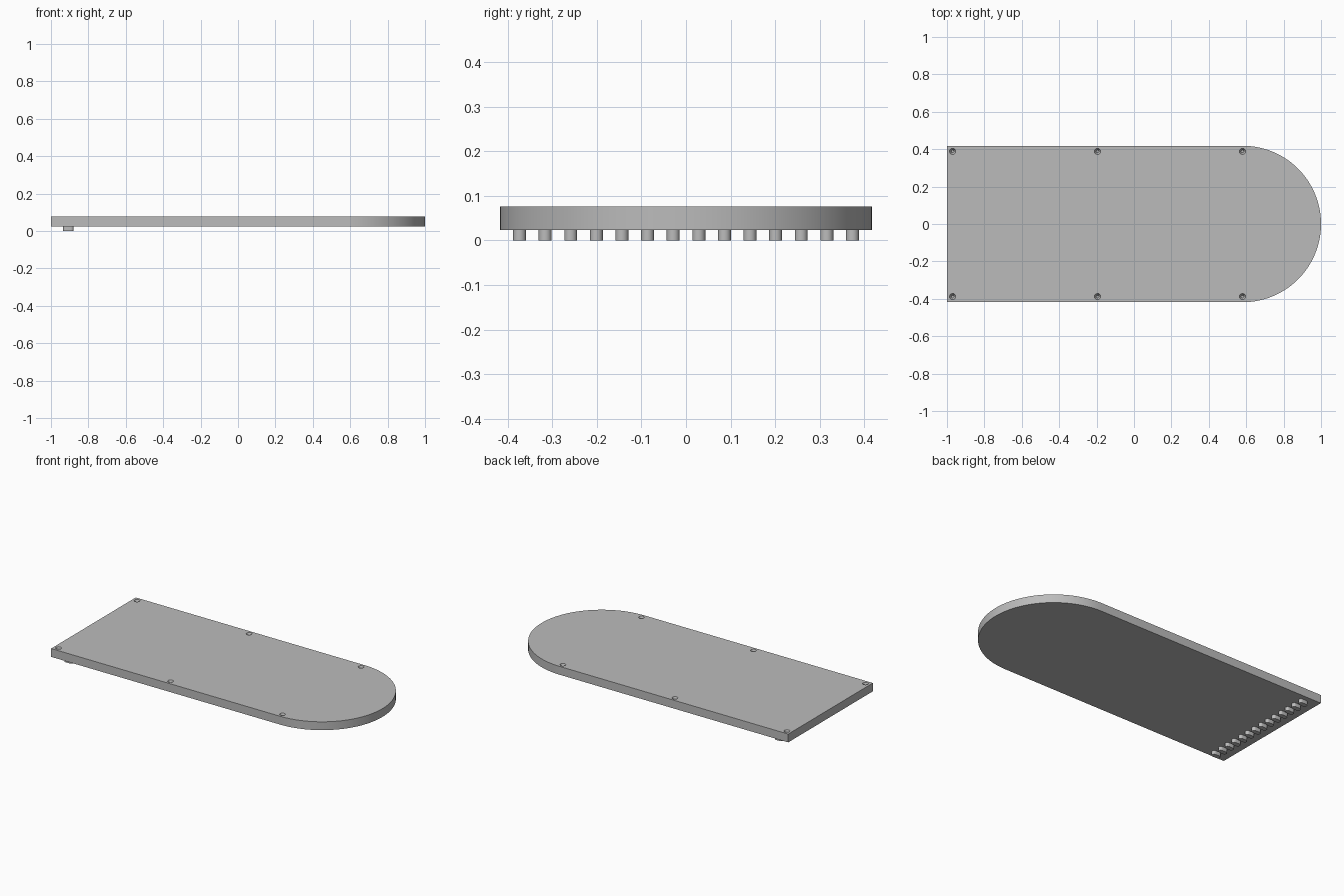
import bpy, bmesh
from math import sin, cos, pi, radians

if "Cube" in bpy.data.objects:
    bpy.data.objects.remove(bpy.data.objects["Cube"])

BOTTOM, TOP = 0.024, 0.076
RADIUS = 0.418

grey = bpy.data.materials.new("plain_grey")
grey.use_nodes = True
colour = (0.5, 0.5, 0.5, 1)
grey.diffuse_color = colour
grey.node_tree.nodes["Principled BSDF"].inputs["Base Color"].default_value = colour


def extrude_outline(name, points, low, high):
    """Solid prism from a counter-clockwise outline."""
    bm = bmesh.new()
    face = bm.faces.new([bm.verts.new((x, y, low)) for x, y in points])
    moved = bmesh.ops.extrude_face_region(bm, geom=[face])["geom"]
    bmesh.ops.translate(bm, vec=(0, 0, high - low),
                        verts=[v for v in moved if isinstance(v, bmesh.types.BMVert)])
    bmesh.ops.recalc_face_normals(bm, faces=bm.faces)
    mesh = bpy.data.meshes.new(name)
    bm.to_mesh(mesh)
    bm.free()
    mesh.materials.append(grey)
    obj = bpy.data.objects.new(name, mesh)
    bpy.context.collection.objects.link(obj)
    return obj


def select_only(obj):
    bpy.ops.object.select_all(action='DESELECT')
    obj.select_set(True)
    bpy.context.view_layer.objects.active = obj


def arc(cx, cy, radius, start, end, steps):
    angles = [start + (end - start) * i / steps for i in range(steps + 1)]
    return [(cx + radius * cos(a), cy + radius * sin(a)) for a in angles]


# Plate: square at one end, half round at the other
outline = [(-1, RADIUS), (-1, -RADIUS)]
outline += arc(1 - RADIUS, 0, RADIUS, -pi / 2, pi / 2, 64)
plate = extrude_outline("plate", outline, BOTTOM, TOP)

# Blind countersunk screw recesses along both long edges
for x in (-0.97, -0.195, 0.58):
    for side in (-1, 1):
        bpy.ops.mesh.primitive_cone_add(vertices=24, radius1=0.007, radius2=0.017,
                                        depth=0.024, location=(x, side * 0.388, TOP - 0.011))
        cutter = bpy.context.object
        cutter.name = "recess_cutter"
        cutter.hide_render = True
        cutter.data.materials.append(grey)
        select_only(plate)
        cut = plate.modifiers.new("recess", 'BOOLEAN')
        cut.operation = 'DIFFERENCE'
        cut.solver = 'EXACT'
        cut.object = cutter
        bpy.ops.object.modifier_apply(modifier=cut.name)
        bpy.data.objects.remove(cutter)

# Row of plain rounded raised pads under the square end
COUNT, PITCH, HALF = 14, 0.0575, 0.0145
for i in range(COUNT):
    y = (i - (COUNT - 1) / 2) * PITCH
    pad = arc(-0.907 + 0.0135, y, HALF, -pi / 2, pi / 2, 10)
    pad += arc(-0.907 - 0.0135, y, HALF, pi / 2, 3 * pi / 2, 10)
    extrude_outline("underside_pad", pad, 0, BOTTOM + 0.001)

for obj in bpy.data.objects:
    if obj.type == 'MESH' and obj.name.startswith(("plate", "underside_pad")):
        select_only(obj)
        bpy.ops.object.shade_smooth_by_angle(angle=radians(30))
